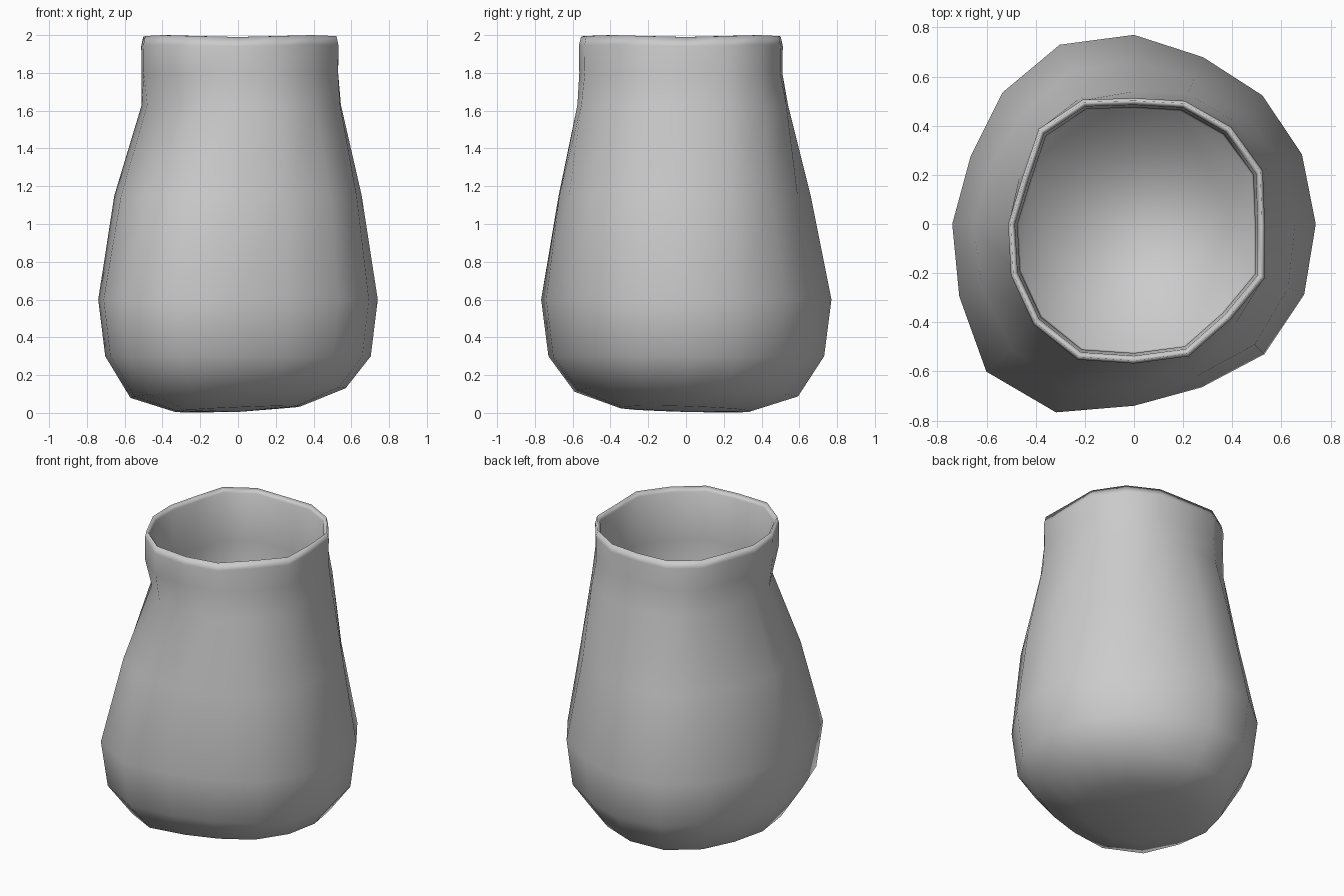
import bpy
import bmesh
from math import sin, cos, tau

default_cube = bpy.data.objects.get("Cube")
if default_cube:
    bpy.data.objects.remove(default_cube, do_unlink=True)

# Uneven hand-made outlines: radius at equal angles, counter-clockwise from +x
BELLY = [.74, .74, .74, .735, .77, .79, .757, .72,
         .74, .77, .85, .83, .74, .72, .75, .75]
SHOULDER = [.655, .655, .64, .64, .66, .675, .64, .63,
            .655, .67, .71, .73, .67, .67, .695, .68]
WAIST = [.545, .585, .585, .575, .54, .56, .55, .505,
         .51, .52, .535, .57, .575, .6, .58, .585]
NECK = [.53, .565, .556, .54, .51, .545, .545, .49,
        .51, .54, .575, .595, .565, .58, .55, .573]
SIDES = len(BELLY)

# Profile from base to rim, then down the inside: outline, scale, height
PROFILE = [
    (BELLY, .45, .02),
    (BELLY, .77, .105),
    (BELLY, .95, .3),
    (BELLY, 1, .6),
    (SHOULDER, 1, 1.15),
    (WAIST, 1, 1.63),
    (NECK, 1, 1.8),
    (NECK, 1.005, 1.95),
    (NECK, .985, 2),
    (NECK, .95, 1.97),
    (NECK, .93, 1.65),
    (NECK, .92, .6),
]


def add_ring(bm, outline, scale, height):
    """Add one ring of the pot, with a tilted base and a wavy rim."""
    ring = []
    for i, radius in enumerate(outline):
        angle = tau * i / SIDES
        x = radius * scale * cos(angle)
        y = radius * scale * sin(angle)
        z = height
        if height < .2:
            z += .045 * x - .03 * y
        elif height > 1.9:
            z -= .005 * (1 + cos(4 * angle))
        ring.append(bm.verts.new((x, y, z)))
    return ring


def make_material(name, colour):
    material = bpy.data.materials.new(name)
    material.use_nodes = True
    material.diffuse_color = colour
    shader = material.node_tree.nodes["Principled BSDF"]
    shader.inputs["Base Color"].default_value = colour
    return material


# Outer wall, lip and straight inner wall of the pot
bm = bmesh.new()
rings = [add_ring(bm, *row) for row in PROFILE]
for low, high in zip(rings, rings[1:]):
    for i in range(SIDES):
        j = (i + 1) % SIDES
        bm.faces.new((low[i], low[j], high[j], high[i]))

# Closed base
centre = bm.verts.new((0, 0, .005))
for i in range(SIDES):
    bm.faces.new((centre, rings[0][(i + 1) % SIDES], rings[0][i]))

# Inner floor
bm.faces.new(rings[-1])

for face in bm.faces:
    face.smooth = True
mesh = bpy.data.meshes.new("pot")
bm.to_mesh(mesh)
bm.free()

pot = bpy.data.objects.new("pot", mesh)
bpy.context.collection.objects.link(pot)
mesh.materials.append(make_material("light grey clay", (.6, .6, .6, 1)))
